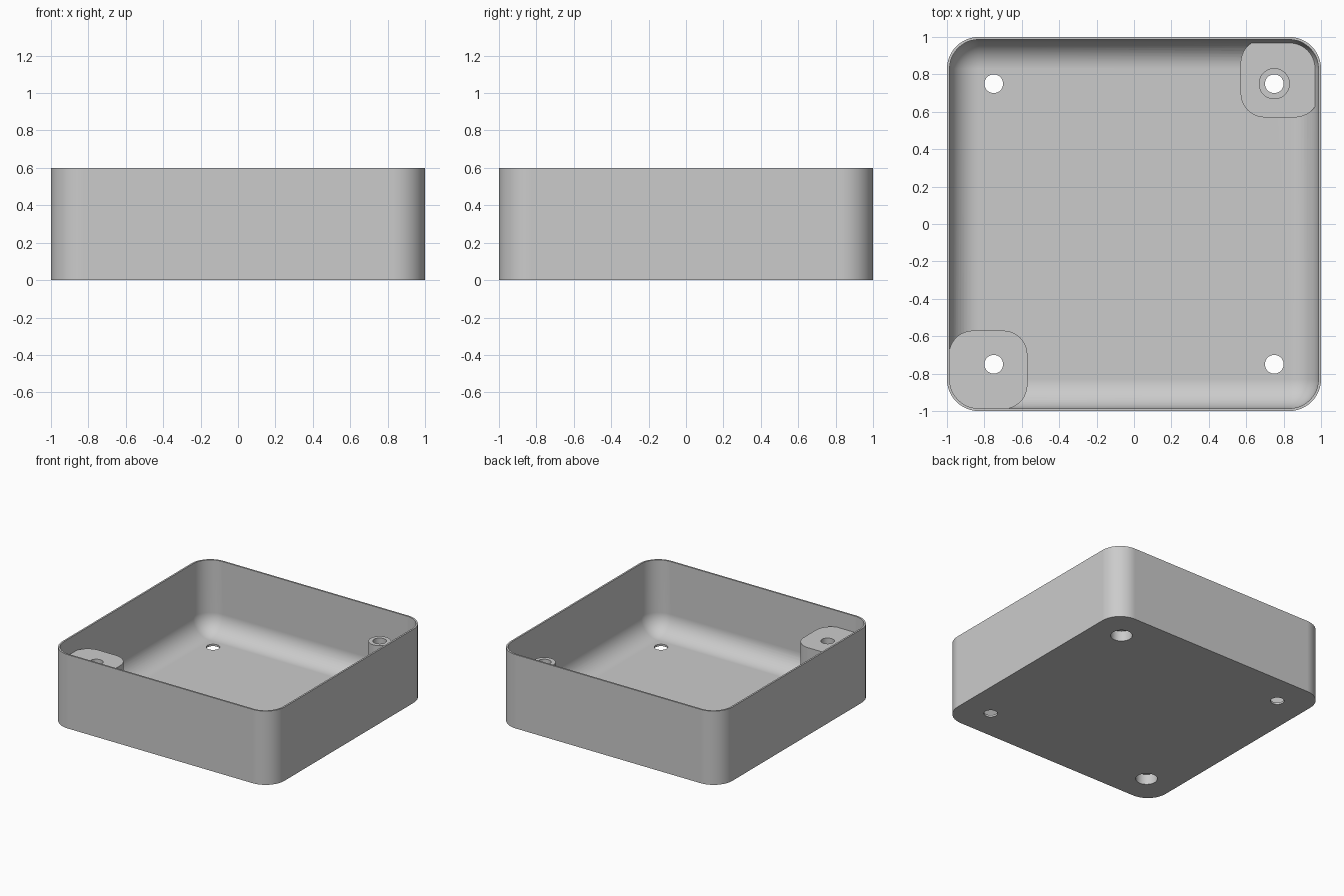
import bpy, bmesh, math
from mathutils import Matrix, Vector

if "Cube" in bpy.data.objects:
    bpy.data.objects.remove(bpy.data.objects["Cube"])

WALL, FLOOR, HEIGHT = 0.014, 0.016, 0.6
RADIUS = 0.17          # outer corner radius
HOLE = 0.75            # distance of the holes from the centre lines
BOSS_TOP, PAD_TOP, RECESS_TOP = 0.467, 0.1, 0.083

grey = bpy.data.materials.new("light grey plastic")
grey.use_nodes = True
grey.diffuse_color = (0.6, 0.6, 0.6, 1)
grey.node_tree.nodes["Principled BSDF"].inputs["Base Color"].default_value = (0.6, 0.6, 0.6, 1)


def finish(name, bm):
    bmesh.ops.recalc_face_normals(bm, faces=bm.faces)
    mesh = bpy.data.meshes.new(name)
    bm.to_mesh(mesh)
    bm.free()
    mesh.materials.append(grey)
    obj = bpy.data.objects.new(name, mesh)
    bpy.context.collection.objects.link(obj)
    return obj


def rounded_block(name, x, y, half, low, high, radius, round_bottom=False):
    """Square block with rounded upright edges and, if asked, a rounded bottom."""
    bm = bmesh.new()
    size = Vector((2 * half, 2 * half, high - low))
    place = Matrix.Translation((x, y, (low + high) / 2)) @ Matrix.Diagonal(size).to_4x4()
    bmesh.ops.create_cube(bm, size=1, matrix=place)
    edges = []
    for e in bm.edges:
        a, b = e.verts[0].co, e.verts[1].co
        upright = abs(a.z - b.z) > 0.001
        bottom = max(a.z, b.z) < low + 0.001
        if upright or (round_bottom and bottom):
            edges.append(e)
    bmesh.ops.bevel(bm, geom=edges, offset=radius, segments=12, profile=0.5,
                    affect='EDGES', clamp_overlap=False)
    return finish(name, bm)


def cylinder(name, x, y, radius, low, high):
    bm = bmesh.new()
    bmesh.ops.create_cone(bm, cap_ends=True, segments=48, radius1=radius, radius2=radius,
                          depth=high - low, matrix=Matrix.Translation((x, y, (low + high) / 2)))
    return finish(name, bm)


def cut(target, cutter):
    """Subtract the cutter from the target and discard it."""
    mod = target.modifiers.new("cut", 'BOOLEAN')
    mod.operation, mod.solver, mod.object = 'DIFFERENCE', 'EXACT', cutter
    bpy.context.view_layer.objects.active = target
    bpy.ops.object.modifier_apply(modifier=mod.name)
    bpy.data.objects.remove(cutter)


# Cavity with filleted floor; the bosses are left standing by cutting them out of it
cavity = rounded_block("cavity", 0, 0, 1 - WALL, FLOOR, HEIGHT + 0.2, RADIUS - WALL, True)
for side, top in ((-1, BOSS_TOP), (1, PAD_TOP)):
    cut(cavity, rounded_block("corner_pad", side * 0.78, side * 0.78, 0.21, -0.1, top, 0.13))
cut(cavity, cylinder("screw_tube", HOLE, HOLE, 0.083, -0.1, BOSS_TOP))

# Outer shell, hollowed out
box = rounded_block("open_box", 0, 0, 1, 0, HEIGHT, RADIUS)
cut(box, cavity)

# Screw holes in all corners, head recesses under the two bosses
for sx in (-1, 1):
    for sy in (-1, 1):
        if sx == sy:
            cut(box, cylinder("head_recess", sx * HOLE, sy * HOLE, 0.08, -0.1, RECESS_TOP))
        cut(box, cylinder("screw_hole", sx * HOLE, sy * HOLE, 0.05, -0.1, HEIGHT + 0.1))

# Smooth fillets, crisp edges, flat walls and floor
bpy.ops.object.select_all(action='DESELECT')
box.select_set(True)
bpy.context.view_layer.objects.active = box
bpy.ops.object.shade_smooth_by_angle(angle=math.radians(30))
weighted = box.modifiers.new("flat_faces", 'WEIGHTED_NORMAL')
weighted.keep_sharp = True
